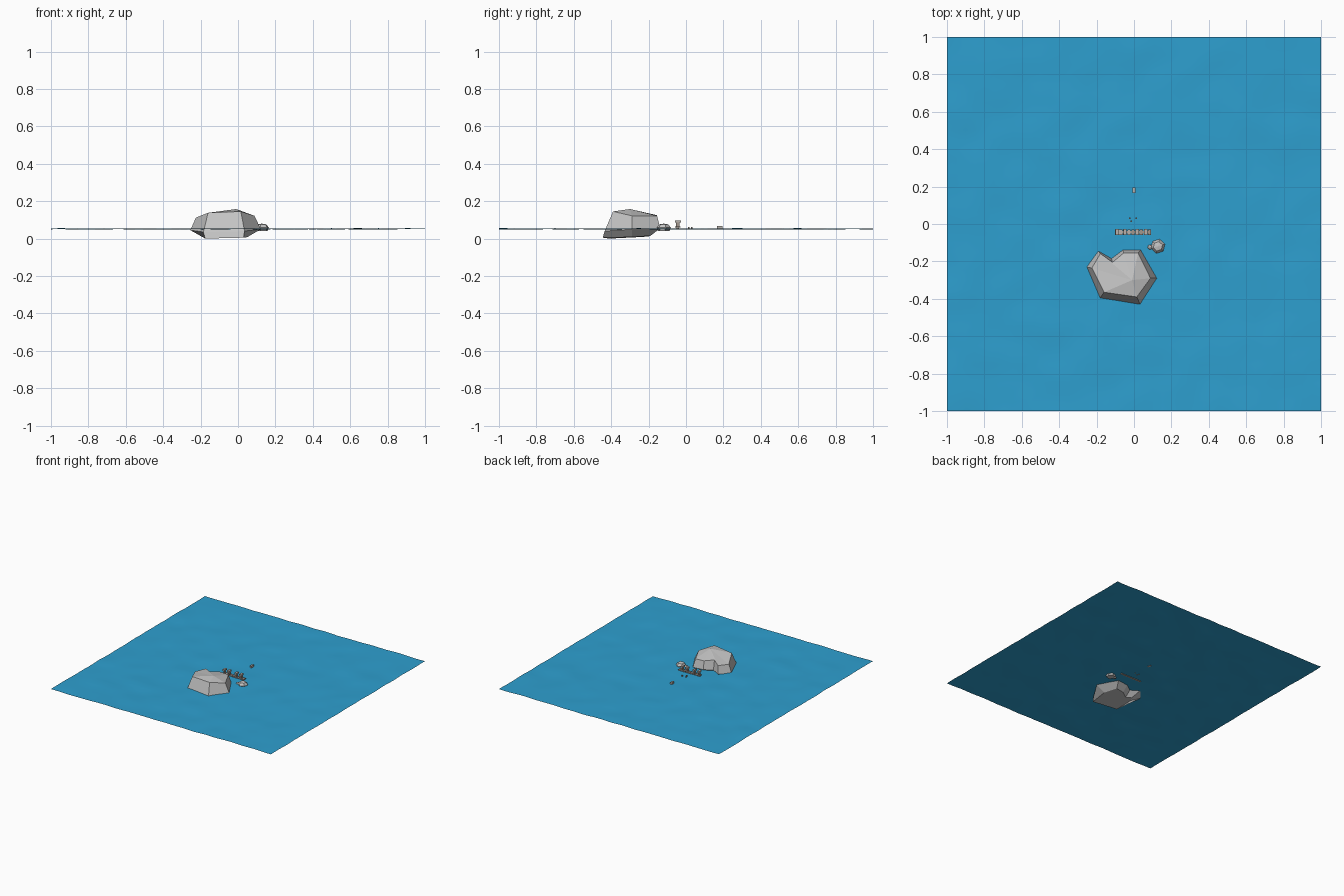
import bpy, bmesh, math, random
from mathutils import Vector, noise

if "Cube" in bpy.data.objects:
    bpy.data.objects.remove(bpy.data.objects["Cube"])

random.seed(4)


def material(name, rgb):
    m = bpy.data.materials.new(name)
    m.diffuse_color = (*rgb, 1)
    m.use_nodes = True
    m.node_tree.nodes["Principled BSDF"].inputs["Base Color"].default_value = m.diffuse_color
    return m


WATER = material("sea blue", (0.027, 0.35, 0.63))
ROCK = material("rock grey", (0.55, 0.55, 0.55))
WOOD = material("weathered wood", (0.36, 0.31, 0.27))
PALE = material("pale stone", (0.48, 0.45, 0.42))


def finish(bm, name, mat):
    bmesh.ops.recalc_face_normals(bm, faces=bm.faces)
    me = bpy.data.meshes.new(name)
    bm.to_mesh(me)
    bm.free()
    me.materials.append(mat)
    ob = bpy.data.objects.new(name, me)
    bpy.context.collection.objects.link(ob)
    return ob


def loft(name, rings, mat, peak=None):
    """Join rings of points, cap the bottom, and close the top on a peak."""
    bm = bmesh.new()
    rows = [[bm.verts.new(p) for p in ring] for ring in rings]
    n = len(rows[0])
    for a, b in zip(rows, rows[1:]):
        for i in range(n):
            j = (i + 1) % n
            bm.faces.new((a[i], a[j], b[j], b[i]))
    bm.faces.new(rows[0][::-1])
    if peak:
        top = bm.verts.new(peak)
        for i in range(n):
            bm.faces.new((rows[-1][i], rows[-1][(i + 1) % n], top))
    else:
        bm.faces.new(rows[-1])
    return finish(bm, name, mat)


def box(name, centre, size, mat):
    bm = bmesh.new()
    bmesh.ops.create_cube(bm, size=1)
    for v in bm.verts:
        v.co = Vector(centre) + Vector([c * s for c, s in zip(v.co, size)])
    return finish(bm, name, mat)


def pebble(name, x, y, r, z0, z1):
    def ring(s, z):
        return [(x + s * r * math.cos(a * math.pi / 3 + .3),
                 y + s * r * math.sin(a * math.pi / 3 + .3), z) for a in range(6)]
    mid = z0 + (z1 - z0) * .45
    loft(name, [ring(.8, z0), ring(1, mid), ring(.65, z1 - .004)], ROCK, (x, y, z1))


# rippled water sheet
bm = bmesh.new()
bmesh.ops.create_grid(bm, x_segments=40, y_segments=40, size=1)
for v in bm.verts:
    v.co.z = 0.052 + 0.005 * noise.noise(Vector((v.co.x * 7, v.co.y * 7, 1.3)))
water = finish(bm, "water", WATER)
for p in water.data.polygons:
    p.use_smooth = True

# large boulder: foot, waist and shoulder outlines
foot = [(-.18, -.25, .008), (-.16, -.22, .01), (-.12, -.24, .01), (-.06, -.2, .012),
        (.01, -.19, .015), (.05, -.29, .008), (.03, -.445, .005), (-.175, -.41, 0)]
waist = [(-.255, -.23, .045), (-.19, -.145, .055), (-.12, -.185, .055), (-.06, -.14, .06),
         (.035, -.138, .055), (.122, -.29, .05), (.035, -.435, .04), (-.185, -.4, .035)]
shoulder = [(-.225, -.235, .112), (-.18, -.158, .118), (-.115, -.205, .13), (-.055, -.155, .125),
            (.022, -.155, .122), (.088, -.29, .122), (.015, -.39, .145), (-.16, -.365, .138)]
loft("boulder", [foot, waist, shoulder], ROCK, (-.01, -.3, .158))

# smaller rocks
pebble("small_rock", .128, -.119, .039, .04, .08)
pebble("rock_chip", .086, -.124, .014, .045, .066)

# jetty: beam, cross planks, posts with caps
box("jetty_beam", (-.005, -.044, .053), (.19, .014, .01), WOOD)
for i in range(9):
    box(f"jetty_plank_{i}", (-.093 + i * .022, -.044, .061),
        (.017, .03, .006), PALE if i % 2 else WOOD)
for i, x in enumerate((-.09, -.048, .018, .062)):
    box(f"jetty_post_{i}", (x, -.044, .073), (.012, .02, .03), WOOD)
    box(f"jetty_cap_{i}", (x, -.044, .091), (.018, .032, .012), PALE)

# drifting pieces
box("far_float", (0, .18, .057), (.016, .03, .018), PALE)
for i, (x, y) in enumerate(((-.022, .03), (.012, .03), (-.016, .015))):
    box(f"drift_{i}", (x, y, .055), (.008, .008, .012), WOOD)
